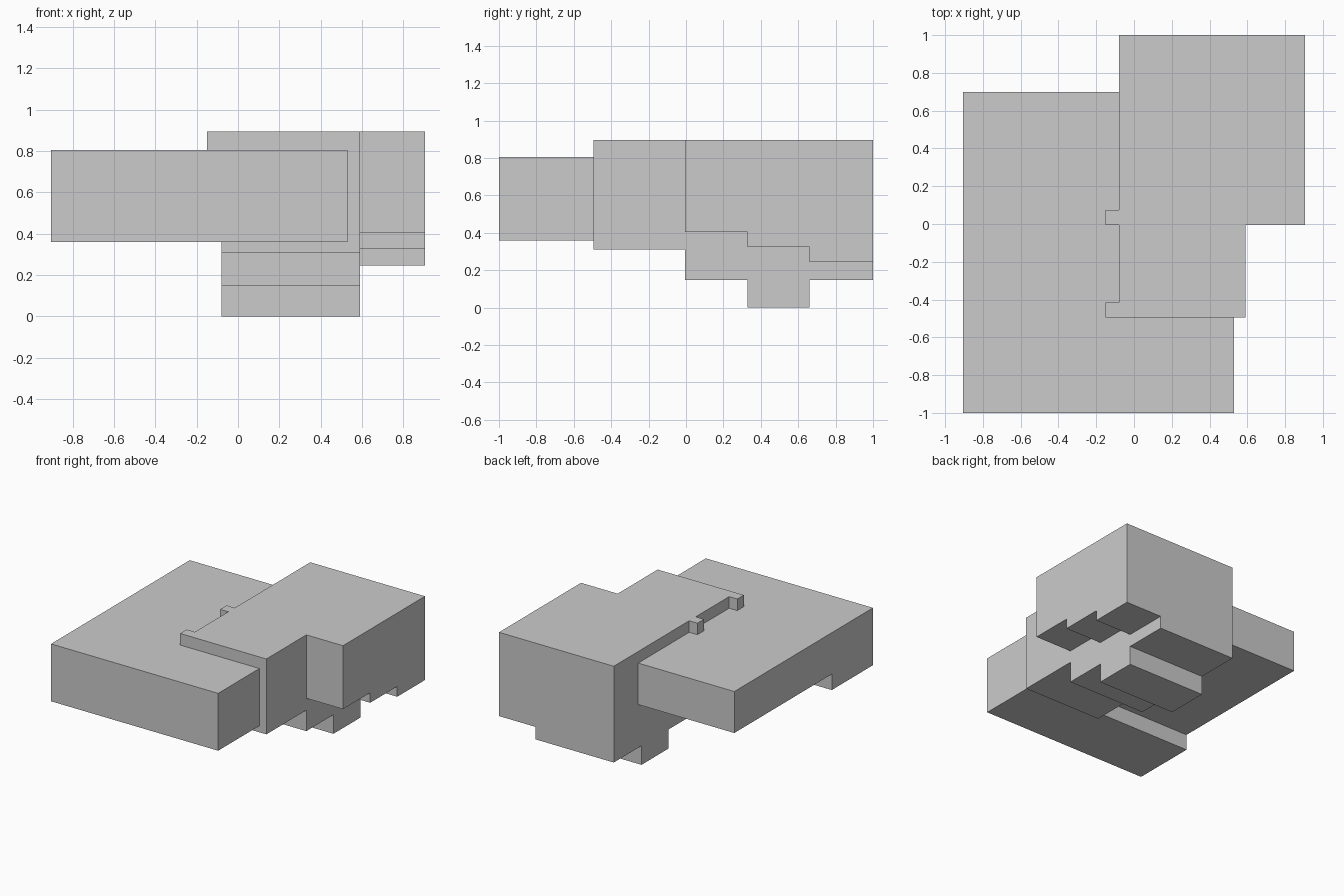
import bpy, bmesh
from mathutils import Vector

if "Cube" in bpy.data.objects:
    bpy.data.objects.remove(bpy.data.objects["Cube"])


def extrude_x(name, profile, x0, x1):
    """Solid made from a (y, z) outline swept from x0 to x1."""
    bm = bmesh.new()
    face = bm.faces.new([bm.verts.new((x0, y, z)) for y, z in profile])
    ext = bmesh.ops.extrude_face_region(bm, geom=[face], use_keep_orig=True)
    moved = [g for g in ext["geom"] if isinstance(g, bmesh.types.BMVert)]
    bmesh.ops.translate(bm, verts=moved, vec=Vector((x1 - x0, 0, 0)))
    bmesh.ops.recalc_face_normals(bm, faces=bm.faces[:])
    me = bpy.data.meshes.new(name)
    bm.to_mesh(me)
    bm.free()
    ob = bpy.data.objects.new(name, me)
    bpy.context.collection.objects.link(ob)
    return ob


def rect(y0, y1, z0, z1):
    return [(y0, z0), (y1, z0), (y1, z1), (y0, z1)]


def union(base, part):
    """Weld part into base and delete it."""
    mod = base.modifiers.new("join", 'BOOLEAN')
    mod.operation, mod.solver, mod.object = 'UNION', 'EXACT', part
    bpy.context.view_layer.objects.active = base
    bpy.ops.object.modifier_apply(modifier=mod.name)
    bpy.data.objects.remove(part, do_unlink=True)


TOP, DECK_TOP = 0.895, 0.805
X_WALL, X_STEP = -0.08, 0.59
Y_FRONT, Y_MID = -0.495, -0.005

# Deck: thick front strip and thinner rear strip
deck = extrude_x("deck", rect(-1, Y_FRONT, 0.36, DECK_TOP), -0.905, 0.53)
union(deck, extrude_x("deck_rear", rect(-0.7, 0.70, 0.483, DECK_TOP), -0.905, X_WALL))

# Main block with stepped underside
block = extrude_x("main_block", [
    (Y_FRONT, 0.31), (Y_MID, 0.31), (Y_MID, 0.148), (0.328, 0.148),
    (0.328, 0), (0.66, 0), (0.66, 0.148), (1, 0.148), (1, TOP), (Y_FRONT, TOP)],
    X_WALL, X_STEP)

# Side wing with descending steps underneath
union(block, extrude_x("side_wing", [
    (Y_MID, 0.403), (0.328, 0.403), (0.328, 0.325), (0.66, 0.325),
    (0.66, 0.245), (1, 0.245), (1, TOP), (Y_MID, TOP)], 0.3, 0.905))

# Two small tabs resting on the deck
for i, y in enumerate((Y_FRONT, Y_MID)):
    extrude_x(f"tab_{i + 1}", rect(y, y + 0.08, DECK_TOP, TOP), -0.15, X_WALL)
